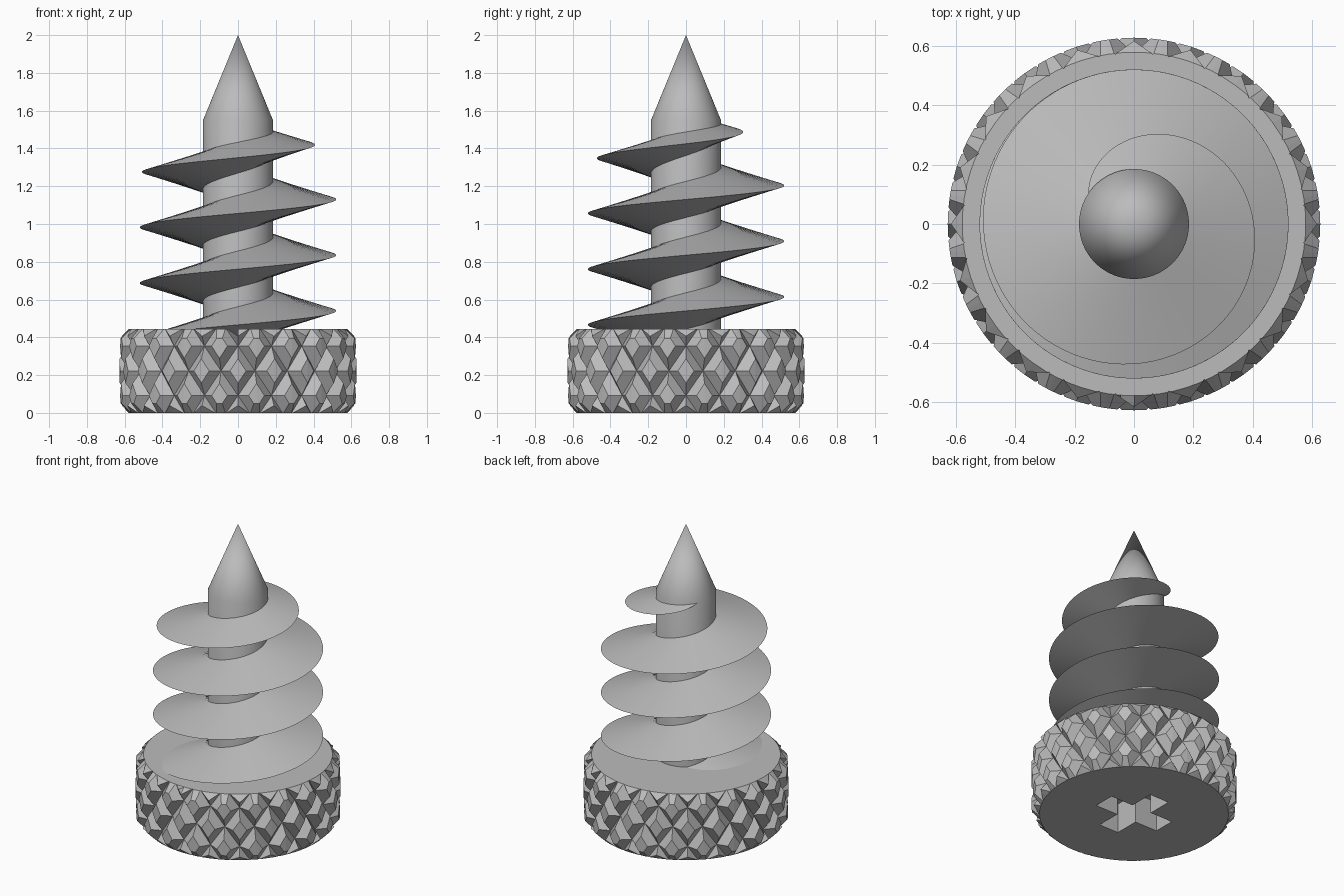
import bpy, bmesh
from math import sin, cos, pi

cube = bpy.data.objects.get("Cube")
if cube:
    bpy.data.objects.remove(cube, do_unlink=True)

# One plain grey for everything
GREY = (0.5, 0.5, 0.5, 1)
steel = bpy.data.materials.new("steel_grey")
steel.use_nodes = True
steel.diffuse_color = GREY
steel.node_tree.nodes["Principled BSDF"].inputs["Base Color"].default_value = GREY


def make_object(name, bm, smooth=False):
    bmesh.ops.remove_doubles(bm, verts=bm.verts, dist=0.00001)
    bmesh.ops.recalc_face_normals(bm, faces=bm.faces)
    mesh = bpy.data.meshes.new(name)
    bm.to_mesh(mesh)
    bm.free()
    mesh.materials.append(steel)
    obj = bpy.data.objects.new(name, mesh)
    bpy.context.collection.objects.link(obj)
    if smooth:
        activate(obj)
        bpy.ops.object.shade_smooth_by_angle(angle=pi / 6)
    return obj


def activate(obj):
    bpy.ops.object.select_all(action='DESELECT')
    obj.select_set(True)
    bpy.context.view_layer.objects.active = obj


def polar(bm, r, angle, z):
    return bm.verts.new((r * cos(angle), r * sin(angle), z))


def lathe(name, profile, segments, smooth=False):
    """Stacked rings of (radius, height), capped at both ends."""
    bm = bmesh.new()
    rings = [[polar(bm, r, 2 * pi * i / segments, z) for i in range(segments)]
             for r, z in profile]
    for low, high in zip(rings, rings[1:]):
        for i in range(segments):
            j = (i + 1) % segments
            bm.faces.new((low[i], low[j], high[j], high[i]))
    bm.faces.new(rings[0])
    if profile[-1][0] > 0:
        bm.faces.new(rings[-1])
    return make_object(name, bm, smooth)


def cut(obj, cutter, operation):
    mod = obj.modifiers.new("cut", 'BOOLEAN')
    mod.object = cutter
    mod.operation = operation
    mod.solver = 'EXACT'
    activate(obj)
    bpy.ops.object.modifier_apply(modifier=mod.name)
    bpy.data.objects.remove(cutter, do_unlink=True)


# Knurled head: a grid of pyramids, trimmed by a chamfered blank
HEAD_H, HEAD_R, VALLEY_R, PEAK_R = 0.445, 0.627, 0.575, 0.677
COUNT, ROW = 40, 0.131
bm = bmesh.new()
rings = [[polar(bm, VALLEY_R if (i + k) % 2 else PEAK_R, 2 * pi * i / COUNT,
                HEAD_H / 2 + k * ROW) for i in range(COUNT)] for k in range(-2, 3)]
for k, (low, high) in enumerate(zip(rings, rings[1:])):
    for i in range(COUNT):
        j = (i + 1) % COUNT
        a, b, c, d = low[i], low[j], high[j], high[i]
        # split every cell along its valley line
        if (i + k) % 2 == 0:
            tris = (a, b, d), (b, c, d)
        else:
            tris = (a, b, c), (a, c, d)
        for tri in tris:
            bm.faces.new(tri)
for ring in (rings[0], rings[-1]):
    hub = bm.verts.new((0, 0, ring[0].co.z))
    for i in range(COUNT):
        bm.faces.new((ring[i], ring[(i + 1) % COUNT], hub))
head = make_object("knurled_head", bm)
blank = lathe("head_blank", [(0.578, 0), (HEAD_R, 0.05), (HEAD_R, HEAD_H - 0.05),
                             (0.578, HEAD_H)], COUNT * 2)
cut(head, blank, 'INTERSECT')

# Cross recess in the underside
for sx, sy in ((0.48, 0.145), (0.145, 0.48)):
    bm = bmesh.new()
    bmesh.ops.create_cube(bm, size=1)
    bmesh.ops.scale(bm, vec=(sx, sy, 0.4), verts=bm.verts)
    cut(head, make_object("recess_cutter", bm), 'DIFFERENCE')

# Shaft with a pointed tip
CORE_R = 0.185
lathe("pointed_shaft", [(CORE_R, 0.4), (CORE_R, 1.55), (0, 2)], 96, smooth=True)

# Helical thread: a V section swept upwards, tapering away at the end
ROOT_R, CREST_R, PITCH = 0.17, 0.52, 0.295
START, TAPER, END, STEPS = -1.5, 4.5, 6.84, 360     # in half turns
bm = bmesh.new()
sections = []
for s in range(STEPS + 1):
    u = START + (END - START) * s / STEPS
    t = max(0, (u - TAPER) / 2.35)
    crest = CREST_R - 0.35 * (0.75 * t ** 2 + 0.25 * t ** 5)
    half = 0.1 * (crest - ROOT_R) / (CREST_R - ROOT_R)
    z = 0.54 + PITCH / 2 * u
    sections.append([polar(bm, r, u * pi, z + dz) for r, dz in
                     ((ROOT_R, -half), (crest, 0), (ROOT_R, half))])
for p, q in zip(sections, sections[1:]):
    for i in range(3):
        j = (i + 1) % 3
        bm.faces.new((p[i], p[j], q[j], q[i]))
bm.faces.new(sections[0])
bm.faces.new(sections[-1])
make_object("screw_thread", bm, smooth=True)
